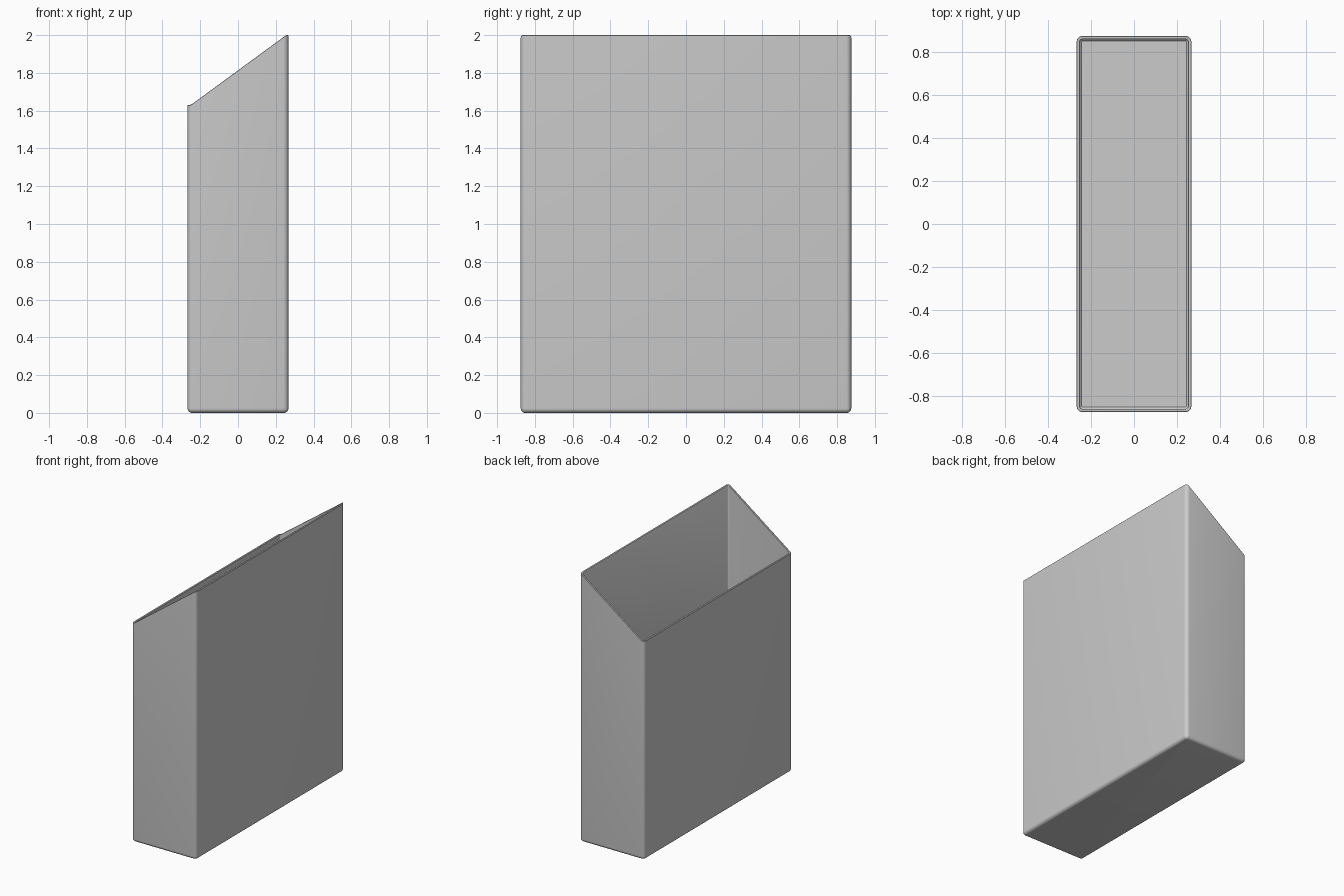
import bpy, bmesh, math

if "Cube" in bpy.data.objects:
    bpy.data.objects.remove(bpy.data.objects["Cube"])

HX, HY = 0.267, 0.875      # half width and half depth
LOW, HIGH = 1.63, 2.0      # rim heights at left and right
WALL, R, FILLET = 0.015, 0.027, 0.024
SEG = 6


def rim_z(x):
    # slanted rim that levels off over the two long walls
    t = (x + 0.25) / 0.505
    return LOW + (HIGH - LOW) * min(max(t, 0), 1)


def ring(bm, inset, z):
    # rounded rectangle loop; z is a function of x
    r = max(R - inset, 0.002)
    cx, cy = HX - inset - r, HY - inset - r
    verts = []
    for q, (sx, sy) in enumerate([(1, 1), (-1, 1), (-1, -1), (1, -1)]):
        for k in range(SEG + 1):
            a = (q + k / SEG) * math.pi / 2
            x, y = sx * cx + r * math.cos(a), sy * cy + r * math.sin(a)
            verts.append(bm.verts.new((x, y, z(x))))
    return verts


bm = bmesh.new()
rings = []
# outer shell: bottom fillet, then wall up to the rim
for k in range(SEG + 1):
    a = k / SEG * math.pi / 2
    rings.append(ring(bm, FILLET * (1 - math.sin(a)),
                      lambda x, a=a: FILLET * (1 - math.cos(a))))
rings.append(ring(bm, 0, lambda x: rim_z(x) - 0.002))
# rim with tiny softened edges, then inner wall down to the floor
rings.append(ring(bm, 0.002, rim_z))
rings.append(ring(bm, WALL - 0.002, rim_z))
rings.append(ring(bm, WALL, lambda x: rim_z(x) - 0.002))
rings.append(ring(bm, WALL, lambda x: WALL + 0.008))
rings.append(ring(bm, WALL + 0.008, lambda x: WALL))

for a, b in zip(rings, rings[1:]):
    n = len(a)
    for i in range(n):
        j = (i + 1) % n
        bm.faces.new((a[i], a[j], b[j], b[i]))
# underside and inner floor
bm.faces.new(rings[0][::-1])
bm.faces.new(rings[-1])
bmesh.ops.recalc_face_normals(bm, faces=bm.faces)

mesh = bpy.data.meshes.new("slanted_bin")
bm.to_mesh(mesh)
bm.free()
obj = bpy.data.objects.new("slanted_bin", mesh)
bpy.context.collection.objects.link(obj)
bpy.context.view_layer.objects.active = obj
obj.select_set(True)
bpy.ops.object.shade_smooth_by_angle(angle=math.radians(35))
